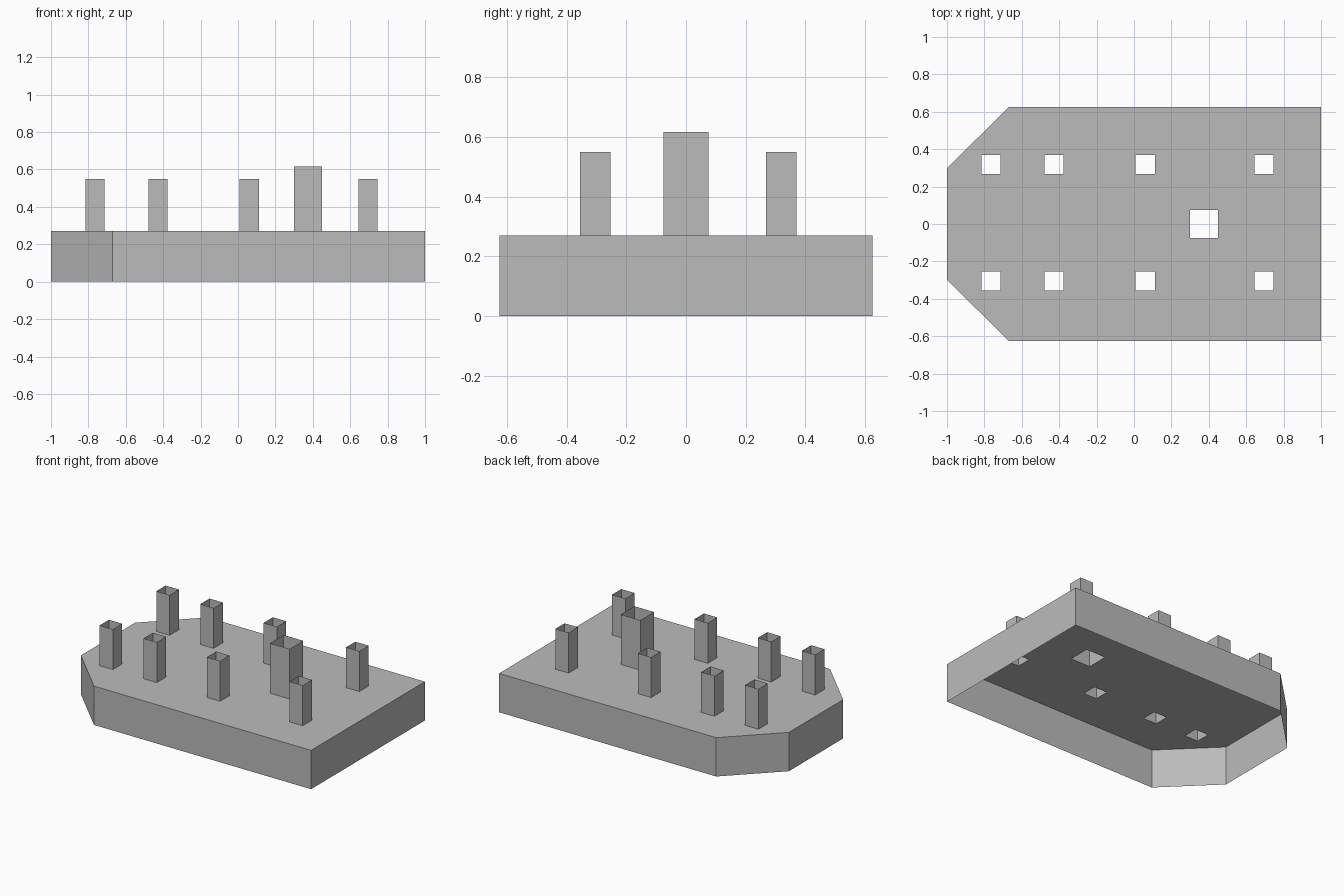
import bpy
import bmesh

if "Cube" in bpy.data.objects:
    bpy.data.objects.remove(bpy.data.objects["Cube"], do_unlink=True)

# One plain grey for everything
grey = bpy.data.materials.new("plain_grey")
grey.use_nodes = True
colour = (0.5, 0.5, 0.5, 1)
grey.diffuse_color = colour
grey.node_tree.nodes["Principled BSDF"].inputs["Base Color"].default_value = colour

DECK = 0.27          # height of the deck
POST_TOP = 0.55
MAST_TOP = 0.617


def square(x, y, half):
    return [(x - half, y - half), (x + half, y - half),
            (x + half, y + half), (x - half, y + half)]


def add_loop(bm, outline, z):
    verts = [bm.verts.new((x, y, z)) for x, y in outline]
    return [bm.edges.new((v, verts[i - 1])) for i, v in enumerate(verts)]


def extrude_z(bm, edges, height):
    result = bmesh.ops.extrude_edge_only(bm, edges=edges)
    moved = [g for g in result["geom"] if isinstance(g, bmesh.types.BMVert)]
    bmesh.ops.translate(bm, verts=moved, vec=(0, 0, height))


def face_outward(bm, centre):
    # Turn upright sheets away from their centre and flat ones upward
    bm.normal_update()
    for f in bm.faces:
        c = f.calc_center_median()
        n = f.normal
        out = n.z if abs(n.z) > 0.5 else n.x * (c.x - centre[0]) + n.y * (c.y - centre[1])
        if out < 0:
            f.normal_flip()


def finish(bm, name, centre):
    face_outward(bm, centre)
    mesh = bpy.data.meshes.new(name)
    bm.to_mesh(mesh)
    bm.free()
    mesh.materials.append(grey)
    obj = bpy.data.objects.new(name, mesh)
    bpy.context.collection.objects.link(obj)


# Positions of the square tubes: x, y, half width, top, name
tubes = [(x, y, 0.051, POST_TOP, f"{side}_post_{i + 1}")
         for i, x in enumerate((-0.765, -0.427, 0.06, 0.695))
         for y, side in ((-0.304, "front"), (0.319, "back"))]
tubes.append((0.374, 0, 0.075, MAST_TOP, "large_post"))

# Hollow base: deck sheet with square holes and side walls, open below
half_outline = [(-1, -0.298), (-0.67, -0.625), (1, -0.625)]
outline = half_outline + [(x, -y) for x, y in reversed(half_outline)]
bm = bmesh.new()
rim = add_loop(bm, outline, DECK)
holes = [e for x, y, half, *_ in tubes for e in add_loop(bm, square(x, y, half), DECK)]
bmesh.ops.triangle_fill(bm, use_beauty=True, use_dissolve=False,
                        edges=rim + holes, normal=(0, 0, 1))
extrude_z(bm, rim, -DECK)
finish(bm, "hollow_base", (0, 0))

# Thin square tubes, open at both ends
for x, y, half, top, name in tubes:
    bm = bmesh.new()
    extrude_z(bm, add_loop(bm, square(x, y, half), DECK), top - DECK)
    finish(bm, name, (x, y))
